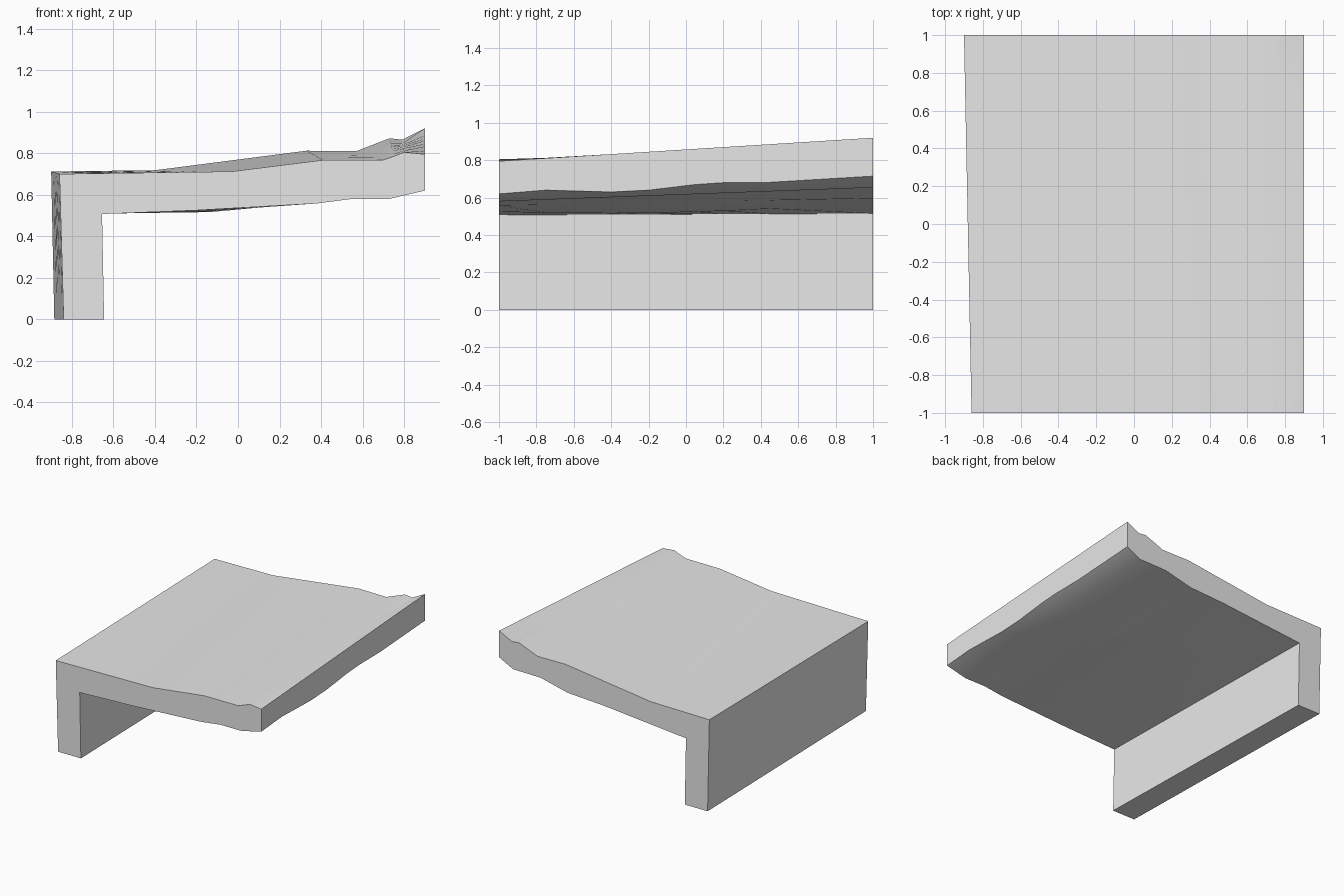
import bpy
import bmesh
import math

cube = bpy.data.objects.get("Cube")
if cube:
    bpy.data.objects.remove(cube, do_unlink=True)

grey = bpy.data.materials.new("light grey")
grey.use_nodes = True
colour = (0.8, 0.8, 0.8, 1)
grey.diffuse_color = colour
grey.node_tree.nodes["Principled BSDF"].inputs["Base Color"].default_value = colour

# Matching end sections (x, z): leg foot, upper surface, then underside
leg = 2      # points on the foot
top = 7      # points along the upper surface
front = [(-0.645, 0), (-0.84, 0),
         (-0.86, 0.70), (-0.03, 0.712), (0.41, 0.767), (0.70, 0.768),
         (0.75, 0.785), (0.80, 0.805), (0.90, 0.795),
         (0.90, 0.62), (0.73, 0.58), (0.55, 0.58), (0.38, 0.558),
         (-0.20, 0.525), (-0.655, 0.507)]
back = [(-0.69, 0), (-0.885, 0),
        (-0.90, 0.712), (-0.40, 0.718), (0.33, 0.812), (0.57, 0.81),
        (0.73, 0.872), (0.79, 0.865), (0.90, 0.92),
        (0.90, 0.715), (0.78, 0.654), (0.545, 0.651), (0.31, 0.596),
        (0.01, 0.58), (-0.70, 0.515)]
tip = leg + top            # lower corner of the free edge
hollow = len(front) - 2    # underside point that sags mid-length

# Uneven lower line of the free edge: (y, z)
edge_line = [(-1, 0.62), (-0.75, 0.64), (-0.4, 0.63), (-0.2, 0.64),
             (0.05, 0.67), (0.2, 0.68), (0.45, 0.682), (1, 0.715)]


def section(y, edge_z):
    """Blend the two end sections at a station along the length."""
    t = (y + 1) / 2
    points = []
    for i, (a, b) in enumerate(zip(front, back)):
        x, z = (p + (q - p) * t for p, q in zip(a, b))
        if i == tip:
            z = edge_z
        elif i == hollow:
            z -= 0.03 * (1 - y * y)
        points.append((x, y, z))
    return points


# Slab and leg as one lofted solid
bm = bmesh.new()
rings = [[bm.verts.new(p) for p in section(y, z)] for y, z in edge_line]
for r, s in zip(rings, rings[1:]):
    for i in range(len(r)):
        j = (i + 1) % len(r)
        bm.faces.new((r[i], r[j], s[j], s[i]))
bm.faces.new(rings[0])
bm.faces.new(rings[-1])
bmesh.ops.recalc_face_normals(bm, faces=bm.faces)

mesh = bpy.data.meshes.new("slab_with_leg")
bm.to_mesh(mesh)
bm.free()
mesh.materials.append(grey)
slab = bpy.data.objects.new("slab_with_leg", mesh)
bpy.context.collection.objects.link(slab)

bpy.ops.object.select_all(action="DESELECT")
slab.select_set(True)
bpy.context.view_layer.objects.active = slab
bpy.ops.object.shade_smooth_by_angle(angle=math.radians(25))
